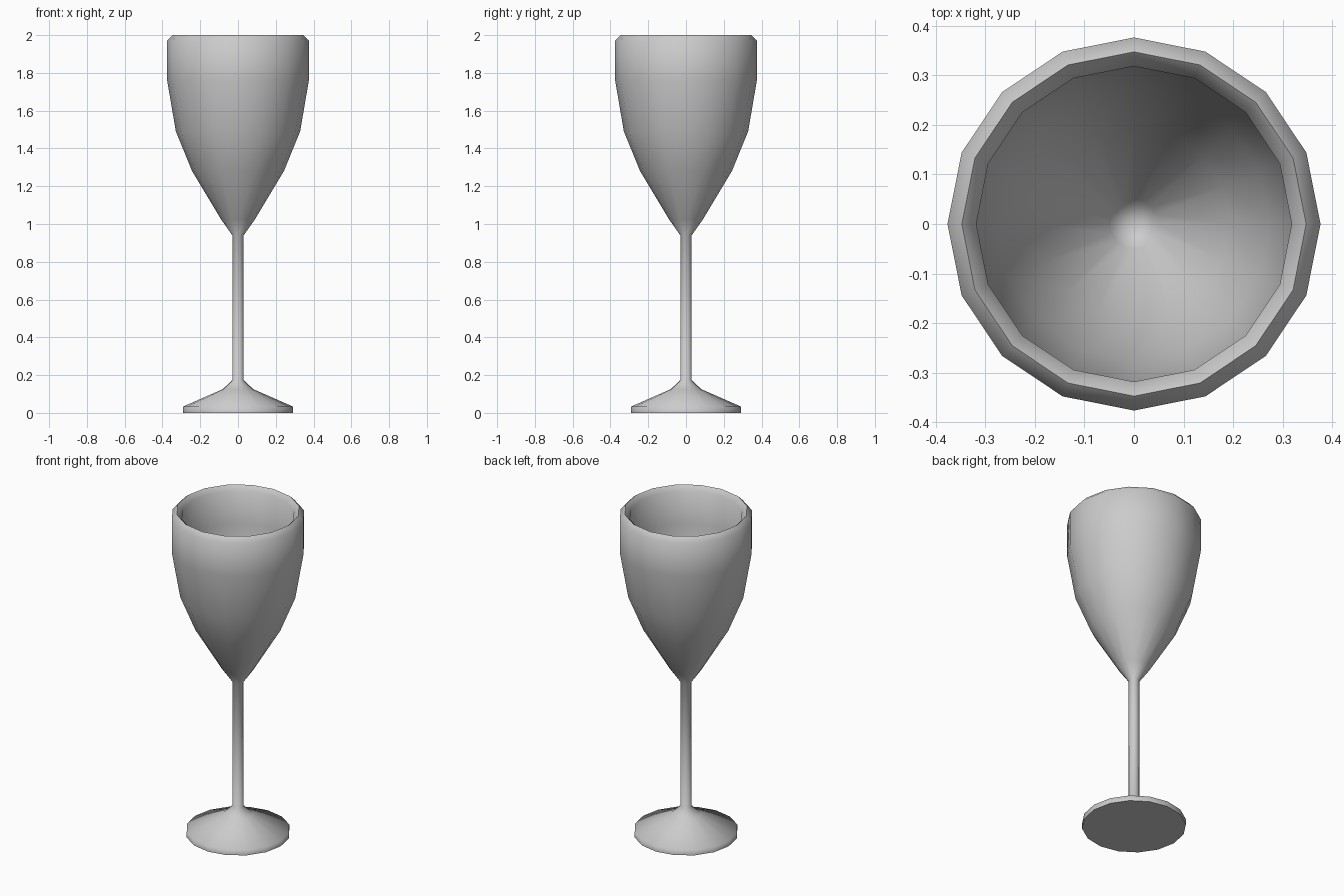
import bpy
import bmesh
from math import cos, sin, pi, radians

if "Cube" in bpy.data.objects:
    bpy.data.objects.remove(bpy.data.objects["Cube"])

SIDES = 16

# Continuous (radius, height) profile, from the foot's underside to the bowl's inner bottom
foot = [(0.292, 0.0), (0.292, 0.033), (0.082, 0.125)]
stem = [(0.03, 0.173), (0.03, 0.94)]
bowl_outside = [(0.09, 1.025), (0.243, 1.28), (0.329, 1.49), (0.376, 1.765)]
rim = [(0.376, 1.97), (0.347, 2.0), (0.318, 1.97)]
bowl_inside = [(0.318, 1.77), (0.275, 1.51), (0.195, 1.31), (0.05, 1.06)]
profile = foot + stem + bowl_outside + rim + bowl_inside


def lathe(name, profile, bottom_z, inner_z):
    bm = bmesh.new()
    rings = [[bm.verts.new((r * cos(2 * pi * i / SIDES), r * sin(2 * pi * i / SIDES), z))
              for i in range(SIDES)] for r, z in profile]
    for a, b in zip(rings, rings[1:]):
        for i in range(SIDES):
            j = (i + 1) % SIDES
            bm.faces.new((a[i], a[j], b[j], b[i]))
    # Close the foot's underside and the bowl's inner point
    for ring, z in ((rings[0], bottom_z), (rings[-1], inner_z)):
        tip = bm.verts.new((0, 0, z))
        for i in range(SIDES):
            bm.faces.new((ring[i], ring[(i + 1) % SIDES], tip))
    bmesh.ops.recalc_face_normals(bm, faces=bm.faces)
    mesh = bpy.data.meshes.new(name)
    bm.to_mesh(mesh)
    bm.free()
    obj = bpy.data.objects.new(name, mesh)
    bpy.context.collection.objects.link(obj)
    return obj


# Whole glass: foot, stem and hollow bowl in one turned surface
glass = lathe("stemmed_glass", profile, 0.0, 1.01)
bpy.context.view_layer.objects.active = glass
glass.select_set(True)
bpy.ops.object.shade_smooth_by_angle(angle=radians(70))
